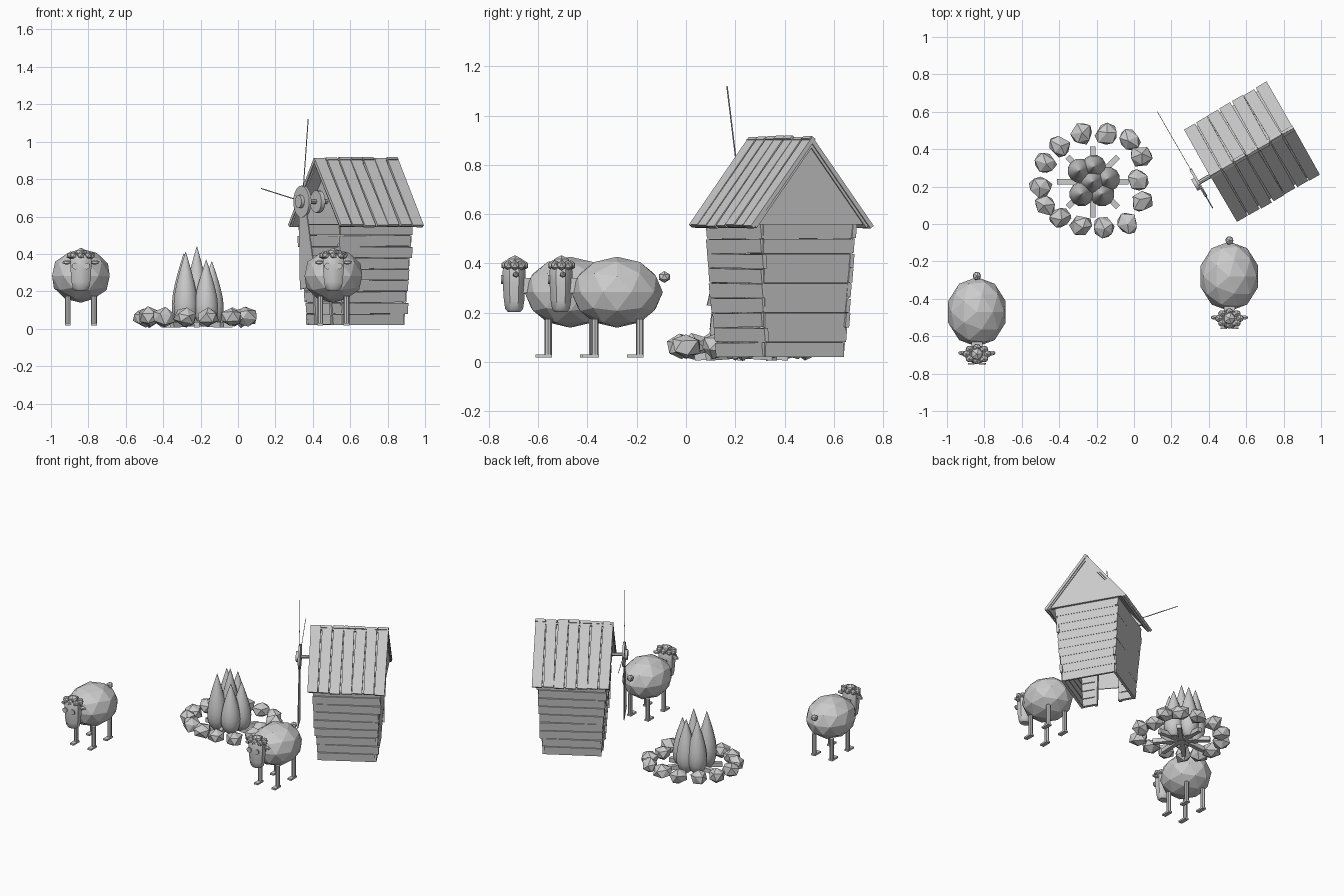
import bpy, bmesh, math, random
from mathutils import Matrix, Vector

if "Cube" in bpy.data.objects:
    bpy.data.objects.remove(bpy.data.objects["Cube"])

random.seed(4)
grey = bpy.data.materials.new("light_grey")
grey.diffuse_color = (0.6, 0.6, 0.6, 1)
grey.use_nodes = True
grey.node_tree.nodes["Principled BSDF"].inputs["Base Color"].default_value = grey.diffuse_color


def T(x, y, z):
    return Matrix.Translation((x, y, z))


def R(angle, axis):
    return Matrix.Rotation(angle, 4, axis)


def S(x, y, z):
    return Matrix.Diagonal((x, y, z, 1))


class Part:
    """Collects primitives into one named object."""

    def __init__(self, name, base=None, smooth=False):
        self.name, self.base, self.smooth = name, base or Matrix(), smooth
        self.bm = bmesh.new()

    def box(self, loc, size, rot=Matrix()):
        bmesh.ops.create_cube(self.bm, size=1, matrix=self.base @ T(*loc) @ rot @ S(*size))

    def ico(self, loc, size, sub=1, rot=Matrix()):
        return bmesh.ops.create_icosphere(self.bm, subdivisions=sub, radius=1,
                                          matrix=self.base @ T(*loc) @ rot @ S(*size))["verts"]

    def cyl(self, loc, r, depth, axis="Z", seg=16):
        rot = {"Z": Matrix(), "X": R(math.pi / 2, "Y"), "Y": R(math.pi / 2, "X")}[axis]
        bmesh.ops.create_cone(self.bm, cap_ends=True, segments=seg, radius1=r, radius2=r,
                              depth=depth, matrix=self.base @ T(*loc) @ rot)

    def lathe(self, loc, profile, seg, sx=1, sy=1):
        rings = []
        for r, z in profile:
            rings.append([self.bm.verts.new(self.base @ Vector((
                loc[0] + sx * r * math.cos(2 * math.pi * (i + .5) / seg),
                loc[1] + sy * r * math.sin(2 * math.pi * (i + .5) / seg),
                loc[2] + z))) for i in range(seg)])
        for a, b in zip(rings, rings[1:]):
            for i in range(seg):
                j = (i + 1) % seg
                self.bm.faces.new((a[i], a[j], b[j], b[i]))
        self.bm.faces.new(rings[0][::-1])
        self.bm.faces.new(rings[-1])

    def prism(self, outline, x0, x1):
        """Extrude a (y, z) outline along local x."""
        a = [self.bm.verts.new(self.base @ Vector((x0, y, z))) for y, z in outline]
        b = [self.bm.verts.new(self.base @ Vector((x1, y, z))) for y, z in outline]
        self.bm.faces.new(a[::-1])
        self.bm.faces.new(b)
        for i in range(len(a)):
            j = (i + 1) % len(a)
            self.bm.faces.new((a[i], a[j], b[j], b[i]))

    def done(self):
        bmesh.ops.recalc_face_normals(self.bm, faces=self.bm.faces)
        me = bpy.data.meshes.new(self.name)
        self.bm.to_mesh(me)
        self.bm.free()
        me.materials.append(grey)
        ob = bpy.data.objects.new(self.name, me)
        bpy.context.collection.objects.link(ob)
        if self.smooth:
            bpy.ops.object.select_all(action="DESELECT")
            ob.select_set(True)
            bpy.context.view_layer.objects.active = ob
            bpy.ops.object.shade_smooth_by_angle(angle=math.radians(40))


# ---- Hut: tapered plank walls with a doorway ----
H = T(.63, .385, 0) @ R(math.radians(30), "Z")
walls = Part("hut_wall_planks", H)
rows, z0, z1 = 9, .02, .56
h = (z1 - z0) / rows
for i in range(rows):
    z = z0 + h * (i + .5)
    t = (i + .5) / rows
    hu, hv = .185 + .035 * t, .182 + .032 * t
    for s in (-1, 1):
        w = 2 * hu + random.uniform(0, .03)
        walls.box((random.uniform(-.008, .008), s * hv, z), (w, .018, h * .95),
                  R(-s * .1, "X") @ R(random.uniform(-.012, .012), "Y"))
    walls.box((hu, 0, z), (.016, 2 * hv, h * .98), R(.065, "Y"))
    # front wall, split around the doorway
    if z < .38:
        for s in (-1, 1):
            walls.box((-hu, s * (hv + .08) / 2, z), (.018, hv - .08, h * .95), R(-.1, "Y"))
    else:
        walls.box((-hu, 0, z), (.018, 2 * hv + .01, h * .95),
                  R(-.1, "Y") @ R(random.uniform(-.012, .012), "X"))
walls.done()

frame = Part("door_frame", H)
for s in (-1, 1):
    frame.box((-.2, s * .085, .2), (.025, .02, .36), R(-.065, "Y"))
frame.box((-.213, 0, .385), (.025, .19, .02))
frame.done()

# ---- Hut: roof planks, roof deck and gables ----
roof, deck = Part("roof_planks", H), Part("roof_deck", H)
slope = math.atan2(.36, .285)
n = 7
for s in (-1, 1):
    nrm = Vector((0, s * math.sin(slope), math.cos(slope)))
    mid = Vector((0, s * .143, .735))
    for i in range(n):
        u = -.26 + .52 * (i + .5) / n
        p = mid - nrm * .009
        roof.box((u, p.y, p.z), (.067, .46 + random.uniform(-.01, .01), .018),
                 R(-s * slope, "X") @ R(random.uniform(-.015, .015), "Z"))
    p = mid - nrm * .023
    deck.box((0, p.y, p.z), (.5, .44, .012), R(-s * slope, "X"))
roof.done()
deck.done()

gable = Part("gables", H)
for x in (-.17, .235):
    gable.prism([(-.25, .557), (.25, .557), (0, .875)], x - .008, x + .008)
gable.done()

# ---- Windmill on the front of the hut ----
hub = Part("windmill_hub", H, True)
hub.cyl((-.33, 0, .68), .085, .014, "X", 20)
hub.cyl((-.34, 0, .68), .035, .03, "X", 12)
hub.cyl((-.235, 0, .68), .06, .025, "X", 16)
hub.cyl((-.25, 0, .68), .012, .2, "X", 8)
hub.done()

spars = Part("windmill_spars", H)
for a in (-8, 81):
    spars.box((-.33, 0, .68), (.003, .005, .44), R(math.radians(-a if a > 0 else 8), "X") @ T(0, 0, .225))
spars.done()

vane = Part("windmill_vane", H)
vane.prism([(.03, .62), (.02, .21), (-.155, .23), (-.05, .62)], -.334, -.328)
vane.done()

# ---- Campfire: stone ring, logs, flames ----
fire = T(-.22, .225, 0)
stones = Part("fire_stones")
spots = [(-.5, .2), (-.475, .1), (-.395, .035), (-.28, -.01), (-.16, -.02), (-.035, 0), (.04, .12),
         (.02, .235), (.035, .36), (-.025, .45), (-.145, .48), (-.28, .48), (-.4, .415), (-.475, .33)]
for x, y in spots:
    vs = stones.ico((x, y, .062), (.067, .06, .052), 1,
                    R(random.uniform(0, 6.28), "Z") @ R(random.uniform(-.3, .3), "X"))
    for v in vs:
        v.co += Vector([random.uniform(-.007, .007) for _ in range(3)])
stones.done()

logs = Part("fire_logs")
for k in range(8):
    logs.base = fire @ R(k * math.pi / 4, "Z")
    logs.box((.1, 0, .025), (.18, .03, .03), R(.05, "Y"))
logs.done()

flames = Part("flames", None, True)
flame = [(.025, 0), (.05, .03), (.064, .08), (.066, .13), (.06, .19), (.048, .25),
         (.033, .31), (.016, .37), (.001, .42)]
for x, y, f in [(-.29, .285, .93), (-.215, .305, .9), (-.14, .24, .83),
                (-.17, .16, .85), (-.28, .16, .95), (-.22, .225, 1.02)]:
    flames.lathe((x, y, .012), [(r, z * f) for r, z in flame], 12)
flames.done()

# ---- Two sheep ----
for tag, x, y in (("left", -.84, -.47), ("right", .51, -.28)):
    B = T(x, y, 0)
    body = Part(tag + "_sheep_body", B)
    body.ico((0, 0, .283), (.162, .186, .144), 2)
    body.done()

    tail = Part(tag + "_sheep_tail", B)
    tail.ico((0, .192, .345), (.024, .026, .024))
    tail.done()

    legs = Part(tag + "_sheep_legs", B)
    for sx in (-1, 1):
        for ly in (-.09, .092):
            legs.cyl((sx * .07, ly, .1), .015, .15, "Z", 8)
            legs.box((sx * .07, ly - .018, .024), (.03, .068, .012))
    legs.done()

    head = Part(tag + "_sheep_head", B, True)
    head.lathe((0, -.228, 0), [(.55, .203), (.78, .215), (.9, .25), (1, .32), (1, .37),
                               (.8, .395)], 8, .06, .05)
    head.box((0, -.19, .31), (.06, .06, .06))
    head.done()

    face = Part(tag + "_sheep_eyes_and_ears", B)
    for sx in (-1, 1):
        face.cyl((sx * .03, -.277, .335), .018, .008, "Y", 12)
        face.ico((sx * .075, -.22, .355), (.028, .014, .013), 1)
    face.done()

    wool = Part(tag + "_sheep_curls", B)
    wool.ico((0, -.225, .405), (.036, .036, .028))
    for k in range(8):
        a = k * math.pi / 4
        wool.ico((.056 * math.cos(a), -.225 + .036 * math.sin(a), .392), (.023, .021, .021))
    wool.done()
